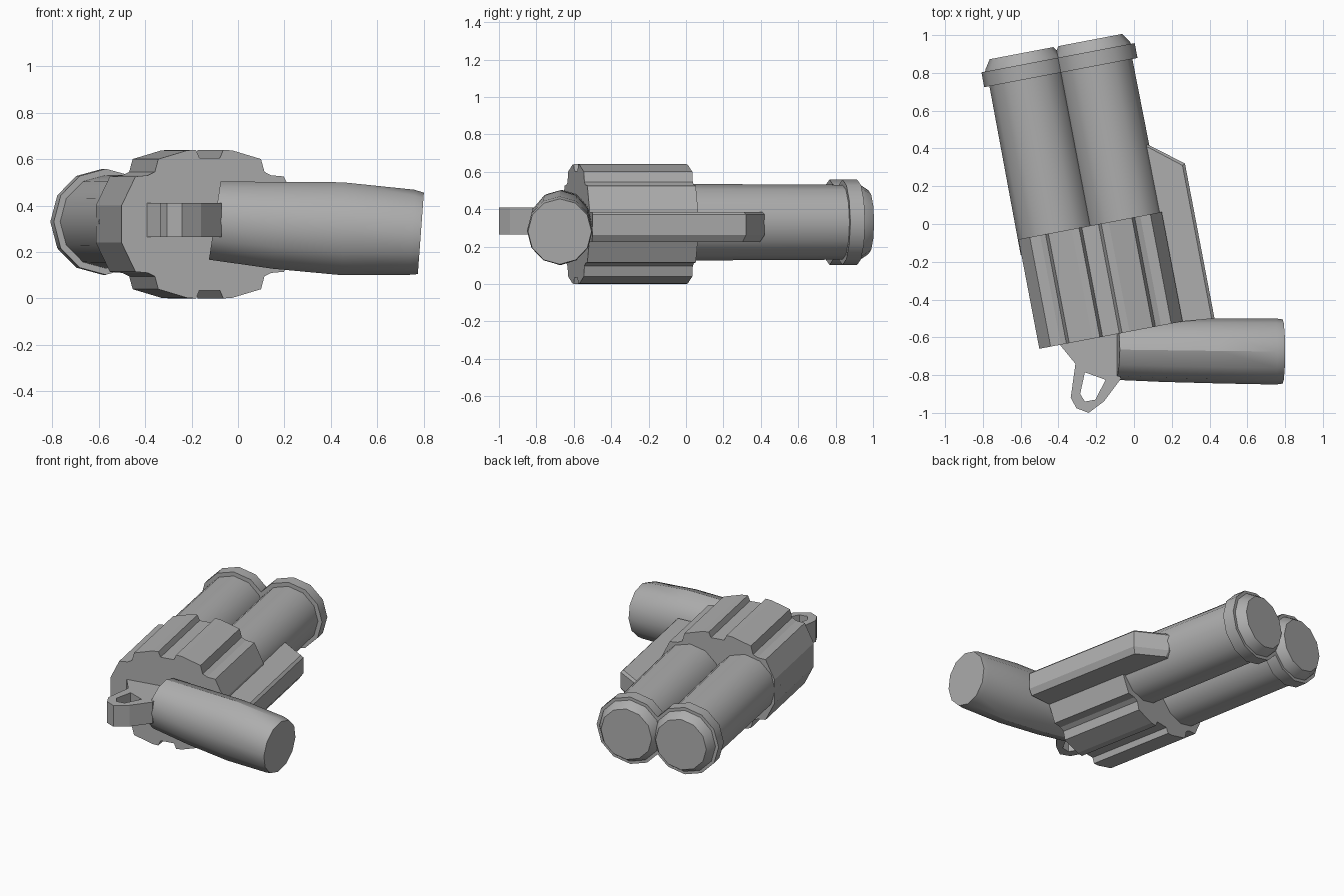
import bpy, bmesh, math
from mathutils import Matrix

cube = bpy.data.objects.get("Cube")
if cube:
    bpy.data.objects.remove(cube, do_unlink=True)

metal = bpy.data.materials.new("plain grey")
metal.use_nodes = True
GREY = (0.42, 0.42, 0.42, 1)
metal.diffuse_color = GREY
metal.node_tree.nodes["Principled BSDF"].inputs["Base Color"].default_value = GREY

# Barrel frame: turned slightly about the vertical
TURN = Matrix.Rotation(math.radians(10.8), 4, "Z")
CENTRE = -0.23


def loft(name, rings, matrix=None, smooth=False):
    """Skin matching rings of points and cap both ends."""
    bm = bmesh.new()
    loops = [[bm.verts.new(p) for p in ring] for ring in rings]
    n = len(loops[0])
    for a, b in zip(loops, loops[1:]):
        for i in range(n):
            j = (i + 1) % n
            bm.faces.new((a[i], a[j], b[j], b[i]))
    bm.faces.new(loops[0][::-1])
    bm.faces.new(loops[-1])
    bmesh.ops.recalc_face_normals(bm, faces=bm.faces)
    if matrix:
        bm.transform(matrix)
    mesh = bpy.data.meshes.new(name)
    bm.to_mesh(mesh)
    bm.free()
    mesh.materials.append(metal)
    obj = bpy.data.objects.new(name, mesh)
    bpy.context.collection.objects.link(obj)
    if smooth:
        bpy.ops.object.select_all(action="DESELECT")
        obj.select_set(True)
        bpy.context.view_layer.objects.active = obj
        bpy.ops.object.shade_smooth_by_angle(angle=math.radians(32))
    return obj


def circle(count=12):
    return [(math.cos(2 * math.pi * i / count), math.sin(2 * math.pi * i / count))
            for i in range(count)]


# Fluted oval drum, from one quarter of its section
quarter = [(0.386, 0.08), (0.325, 0.205), (0.27, 0.21), (0.24, 0.225),
           (0.225, 0.28), (0.1, 0.317), (0.06, 0.32), (0.045, 0.285)]
half = quarter + [(-x, z) for x, z in reversed(quarter)]
section = half + [(x, -z) for x, z in reversed(half)]
loft("fluted_drum", [[(CENTRE + x, y, 0.32 + z) for x, z in section]
                     for y in (-0.555, 0.035)], TURN)

# Twin barrels, each with a collar and a tapered muzzle
for side, label in ((-1, "right"), (1, "left")):
    u = CENTRE + side * 0.185

    def tube(name, stations):
        loft(label + name, [[(u + r * c, y, 0.33 + r * s) for c, s in circle()]
                            for y, r in stations], TURN, True)

    tube("_barrel", [(-0.05, 0.205), (0.88, 0.2)])
    tube("_collar", [(0.86, 0.228), (0.94, 0.228)])
    tube("_muzzle", [(0.93, 0.21), (0.95, 0.205), (1.0, 0.172)])

# Side bar with chamfered outer edge
rings = []
for z, inset in ((0.225, 0.025), (0.262, 0), (0.37, 0), (0.385, 0.015)):
    edge = 0.325 - inset
    rings.append([(0, -0.54, z), (edge, -0.57, z), (edge, 0.264 - inset / 2, z),
                  (0.15, 0.4 - inset, z), (0, 0.4 - inset, z)])
loft("side_bar", rings, TURN)

# Grip: x, centre y, centre z, half depth, half height, end slant
grip = [(-0.1, -0.665, 0.335, 0.16, 0.168, 0.025),
        (0.15, -0.668, 0.315, 0.168, 0.187, 0),
        (0.45, -0.672, 0.3, 0.172, 0.2, 0),
        (0.75, -0.675, 0.285, 0.175, 0.183, 0.01),
        (0.787, -0.675, 0.28, 0.17, 0.175, 0.013)]
loft("grip", [[(x + slant * s, y + ry * c, z + rz * s) for c, s in circle()]
              for x, y, z, ry, rz, slant in grip], smooth=True)


# Loop at the back of the grip, pierced by a hole
def plate(name, outline, low, high):
    return loft(name, [[(x, y, z) for x, y in outline] for z in (low, high)])


loop = plate("rear_loop", [(-0.4, -0.63), (-0.31, -0.74), (-0.335, -0.92),
                           (-0.305, -0.975), (-0.24, -1.0), (-0.16, -0.94),
                           (-0.07, -0.82), (-0.08, -0.57)], 0.265, 0.41)
hole = plate("loop_hole_cutter", [(-0.26, -0.785), (-0.15, -0.825), (-0.205, -0.93),
                                  (-0.26, -0.94), (-0.285, -0.9)], 0.1, 0.6)
cut = loop.modifiers.new("hole", "BOOLEAN")
cut.object = hole
cut.operation = "DIFFERENCE"
cut.solver = "EXACT"
hole.hide_render = True
hole.hide_viewport = True
